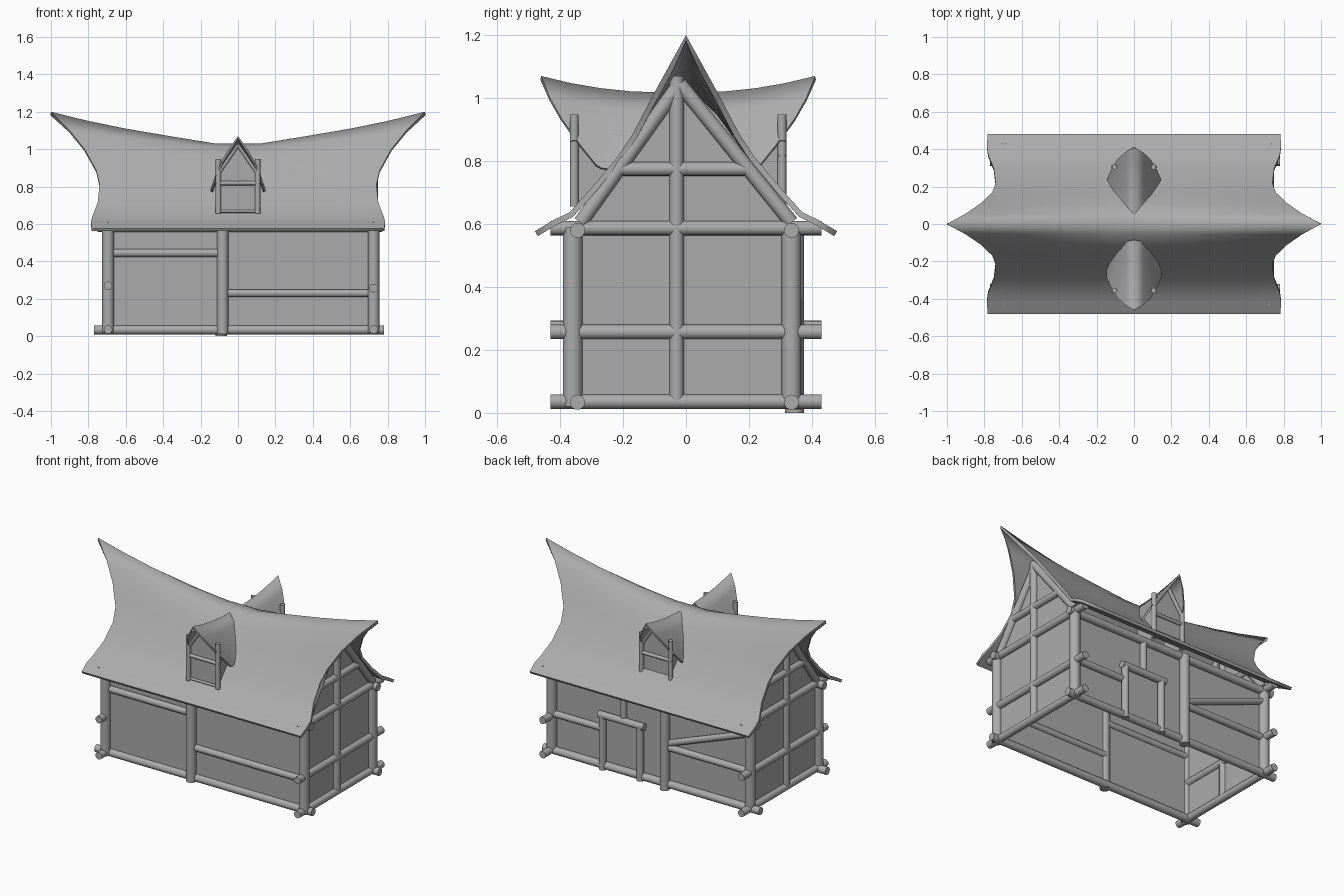
import bpy, math
from mathutils import Vector

cube = bpy.data.objects.get("Cube")
if cube:
    bpy.data.objects.remove(cube, do_unlink=True)

GREY = (0.41, 0.41, 0.41, 1)
grey = bpy.data.materials.new("plain grey")
grey.use_nodes = True
grey.diffuse_color = GREY
grey.node_tree.nodes["Principled BSDF"].inputs["Base Color"].default_value = GREY


def finish(ob, angle=40):
    bpy.ops.object.select_all(action="DESELECT")
    ob.select_set(True)
    bpy.context.view_layer.objects.active = ob
    bpy.ops.object.shade_smooth_by_angle(angle=math.radians(angle))


def mesh_object(name, verts, faces):
    me = bpy.data.meshes.new(name)
    me.from_pydata(verts, [], faces)
    me.materials.append(grey)
    me.update()
    ob = bpy.data.objects.new(name, me)
    bpy.context.collection.objects.link(ob)
    return ob


def log(name, a, b, r):
    """Round timber from point a to point b."""
    a, b = Vector(a), Vector(b)
    d = b - a
    bpy.ops.mesh.primitive_cylinder_add(vertices=16, radius=r, depth=d.length, location=(a + b) / 2)
    ob = bpy.context.object
    ob.name = name
    ob.rotation_euler = d.to_track_quat("Z", "Y").to_euler()
    ob.data.materials.append(grey)
    finish(ob)


def sheet(name, rows, thickness):
    """Curved roof skin from rows of points, thickened downward, with a sharp rim."""
    n, m = len(rows[0]), len(rows)
    faces = [(r * n + c, r * n + c + 1, (r + 1) * n + c + 1, (r + 1) * n + c)
             for r in range(m - 1) for c in range(n - 1)]
    ob = mesh_object(name, [p for row in rows for p in row], faces)
    finish(ob, 170)
    for e in ob.data.edges:
        (r1, c1), (r2, c2) = (divmod(v, n) for v in e.vertices)
        e.use_edge_sharp = (r1 == r2 and r1 in (0, m - 1)) or (c1 == c2 and c1 in (0, n - 1))
    mod = ob.modifiers.new("thickness", "SOLIDIFY")
    mod.thickness = thickness
    mod.offset = -1
    bpy.ops.object.modifier_apply(modifier="thickness")


# Main roof: y, height at the middle, half length, height at the gable tip
half = [(0, 1.03, 1.0, 1.2), (0.055, 1.013, 0.9, 1.1), (0.11, 0.96, 0.82, 1.0),
        (0.17, 0.878, 0.757, 0.885), (0.22, 0.808, 0.74, 0.81), (0.30, 0.715, 0.75, 0.715),
        (0.37, 0.637, 0.78, 0.637), (0.42, 0.613, 0.787, 0.613), (0.48, 0.577, 0.782, 0.577)]
sag = [(0.12, 0), (0.35, 0.22), (0.6, 0.47), (0.8, 0.71), (1, 1)]
columns = [(-u, f) for u, f in reversed(sag)] + sag
section = [(-y, m, h, e) for y, m, h, e in reversed(half[1:])] + half
sheet("main_roof", [[(u * h, y, m + (e - m) * f) for u, f in columns]
                    for y, m, h, e in section], 0.018)

# House walls, open underneath
x0, x1, y0, y1, eave = -0.69, 0.72, -0.345, 0.325, 0.6
outline = [(y0, 0.02), (y1, 0.02), (y1, eave), (-0.02, 1.03), (y0, eave)]
walls = [(x, y, z) for x in (x0, x1) for y, z in outline]
mesh_object("house_walls", walls,
            [(4, 3, 2, 1, 0), (5, 6, 7, 8, 9), (0, 5, 9, 4), (1, 2, 7, 6)])

# Corner posts and long timbers
for y in (-0.36, 0.335):
    for x in (-0.695, 0.725):
        log("corner_post", (x, y, 0.02), (x, y, 0.59), 0.031)
for y in (-0.345, 0.335):
    log("long_sill", (-0.77, y, 0.034), (0.78, y, 0.034), 0.024)
    log("long_plate", (-0.75, y, 0.58), (0.77, y, 0.58), 0.024)

# Gable timbers at both ends
for x, mid in ((-0.695, 0.27), (0.725, 0.257)):
    for z in (0.036, mid, 0.587):
        log("gable_beam", (x, -0.43, z), (x, 0.43, z), 0.023)
    log("gable_collar", (x, -0.22, 0.775), (x, 0.2, 0.775), 0.022)
    log("gable_post", (x, -0.03, 0.04), (x, -0.03, 1.07), 0.023)
    for y in (-0.335, 0.335):
        log("gable_rafter", (x, y, 0.605), (x, -0.02, 1.045), 0.023)

# Front timbers
log("front_middle_post", (-0.082, -0.36, 0.012), (-0.082, -0.36, 0.59), 0.03)
log("front_upper_beam", (-0.69, -0.35, 0.445), (-0.09, -0.35, 0.445), 0.021)
log("front_lower_beam", (-0.08, -0.35, 0.23), (0.72, -0.35, 0.23), 0.021)

# Back timbers and door frame
log("back_middle_post", (-0.09, 0.345, 0), (-0.09, 0.345, 0.59), 0.03)
log("back_short_beam", (0.72, 0.335, 0.27), (0.355, 0.335, 0.27), 0.021)
log("back_long_beam", (-0.09, 0.335, 0.27), (-0.69, 0.335, 0.27), 0.021)
log("back_brace", (-0.09, 0.335, 0.29), (-0.68, 0.335, 0.51), 0.02)
for x in (0.355, 0.085):
    log("door_post", (x, 0.345, 0.01), (x, 0.345, 0.355), 0.022)
log("door_lintel", (0.38, 0.345, 0.36), (0.055, 0.345, 0.36), 0.022)
log("lintel_post", (0.21, 0.335, 0.365), (0.21, 0.335, 0.58), 0.02)


def dormer(side, s, shift):
    """Small gabled window; s turns it to face front (1) or back (-1)."""
    def at(x, y, z):
        return (s * x, s * y + shift, z)

    # Curved roof: x, front y and z, back y and z
    ribs = [(0, -0.46, 1.07, -0.085, 1.018), (0.05, -0.432, 1.0, -0.095, 0.96),
            (0.09, -0.395, 0.935, -0.12, 0.9), (0.125, -0.335, 0.85, -0.17, 0.84),
            (0.146, -0.285, 0.788, -0.225, 0.788)]
    full = [(-r[0],) + r[1:] for r in reversed(ribs[1:])] + ribs
    rows = []
    for t in (0, 0.25, 0.5, 0.75, 1):
        dip = 0.05 * t * (1 - t)
        rows.append([at(x, a + (c - a) * t, b + (d - b) * t - dip) for x, a, b, c, d in full])
    sheet(side + "_dormer_roof", rows, 0.012)

    # Walls and window panel
    shape = [(-0.1, 0.66), (0.1, 0.66), (0.1, 0.885), (0, 1.02), (-0.1, 0.885)]
    verts = [at(x, y, z) for y in (-0.35, -0.2) for x, z in shape]
    mesh_object(side + "_dormer_walls", verts,
                [(0, 1, 2, 3, 4), (1, 6, 7, 2), (0, 4, 9, 5)])

    # Frame
    for x in (-0.105, 0.105):
        log(side + "_dormer_post", at(x, -0.355, 0.655), at(x, -0.355, 0.948), 0.014)
        log(side + "_dormer_rafter", at(x * 1.08, -0.355, 0.86), at(0, -0.355, 1.025), 0.011)
    log(side + "_dormer_crossbeam", at(-0.115, -0.355, 0.818), at(0.115, -0.355, 0.818), 0.011)
    log(side + "_dormer_sill", at(-0.1, -0.352, 0.668), at(0.1, -0.352, 0.668), 0.008)


dormer("front", 1, 0)
dormer("back", -1, -0.05)
